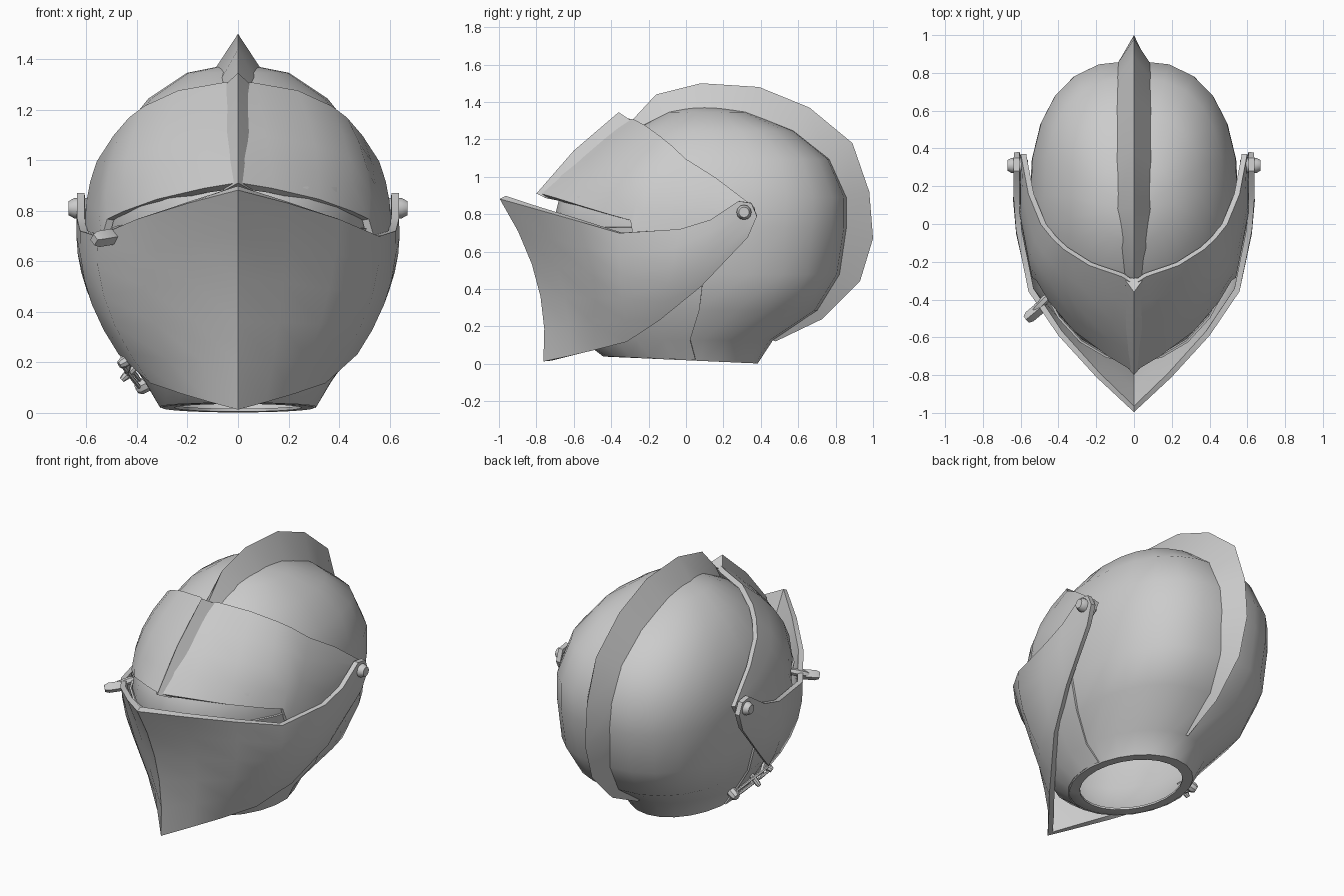
import bpy, bmesh, math
from mathutils import Vector

cube = bpy.data.objects.get("Cube")
if cube:
    bpy.data.objects.remove(cube)

steel = bpy.data.materials.new("grey_steel")
steel.use_nodes = True
steel.diffuse_color = (0.6, 0.6, 0.6, 1)
steel.node_tree.nodes["Principled BSDF"].inputs["Base Color"].default_value = (0.6, 0.6, 0.6, 1)


def finish(bm, name, thickness=0, angle=35):
    """Turn a bmesh into a shaded steel object, optionally given plate thickness."""
    bmesh.ops.remove_doubles(bm, verts=bm.verts, dist=0.0005)
    bmesh.ops.recalc_face_normals(bm, faces=bm.faces)
    mesh = bpy.data.meshes.new(name)
    bm.to_mesh(mesh)
    bm.free()
    mesh.materials.append(steel)
    obj = bpy.data.objects.new(name, mesh)
    bpy.context.collection.objects.link(obj)
    bpy.ops.object.select_all(action="DESELECT")
    obj.select_set(True)
    bpy.context.view_layer.objects.active = obj
    if thickness:
        mod = obj.modifiers.new("plate", "SOLIDIFY")
        mod.thickness, mod.offset, mod.use_even_offset = thickness, 0, True
        bpy.ops.object.modifier_apply(modifier=mod.name)
    bpy.ops.object.shade_smooth_by_angle(angle=math.radians(angle))
    return obj


def loft(rows, closed=False, caps=False):
    """Skin a list of equally long point rows."""
    bm = bmesh.new()
    grid = [[bm.verts.new(p) for p in row] for row in rows]
    n = len(rows[0])
    for a, b in zip(grid, grid[1:]):
        for i in range(n if closed else n - 1):
            j = (i + 1) % n
            bm.faces.new((a[i], a[j], b[j], b[i]))
    if caps:
        bm.faces.new(grid[0])
        bm.faces.new(grid[-1])
    return bm


def both_sides(half):
    """Mirror a row that starts on the centre line."""
    return [Vector((-p[0], p[1], p[2])) for p in reversed(half[1:])] + [Vector(p) for p in half]


def plate(name, top, bottom, bulge, steps, thickness):
    """Symmetric curved plate between two edges, bowed outward per column."""
    rows = []
    for k in range(steps + 1):
        s = k / steps
        bow = 4 * s * (1 - s)
        rows.append(both_sides([Vector(t).lerp(Vector(b), s) + bow * Vector((dx, dy, 0))
                                for t, b, (dx, dy) in zip(top, bottom, bulge)]))
    return finish(loft(rows), name, thickness)


# Bowl levels: height, front y, back y, half width
LEVELS = [(0.025, -0.43, 0.38, 0.30), (0.13, -0.54, 0.46, 0.36), (0.29, -0.59, 0.70, 0.47),
          (0.48, -0.63, 0.82, 0.53), (0.73, -0.71, 0.86, 0.55), (0.89, -0.67, 0.86, 0.545),
          (1.09, -0.48, 0.77, 0.47), (1.24, -0.29, 0.58, 0.35), (1.34, -0.10, 0.33, 0.2),
          (1.38, 0.08, 0.08, 0)]


def ring(level, start, span, count, steps, scale=1.0):
    """Oval or arc at one level, squarer towards the back of the head."""
    z, front, back, half = level
    mid, radius = (front + back) / 2, (back - front) / 2
    points = []
    for i in range(count):
        a = start + span * i / steps
        c, s = math.cos(a), math.sin(a)
        power = 0.8 if s > 0.15 and z > 0.2 else 1
        x = half * scale * math.copysign(abs(c) ** power, c)
        y = mid + radius * scale * math.copysign(abs(s) ** power, s)
        points.append((x, y, z - 0.045 * y if z < 0.1 else z))
    return points


# Skull bowl with turned-in neck rim
rows = [ring(LEVELS[0], 0, math.tau, 24, 24, 0.84)] + [ring(l, 0, math.tau, 24, 24) for l in LEVELS]
finish(loft(rows, closed=True), "skull_bowl", 0.012, 40)

# Chin plate wrapping the front half of the bowl
rows = []
for level in LEVELS[:5]:
    wrap = max(0, 0.2 * (1 - 3 * level[0]))
    rows.append(ring(level, math.pi - wrap, math.pi + 2 * wrap, 13, 12, 1.025))
finish(loft(rows), "chin_plate", 0.012)

# Crest fin over the top and down the back
CREST_EDGE = [(-0.29, 1.30), (-0.16, 1.44), (0.08, 1.50), (0.39, 1.48), (0.66, 1.37), (0.89, 1.18),
              (0.98, 0.92), (1.0, 0.67), (0.93, 0.44), (0.73, 0.24), (0.48, 0.12)]
CREST_BASE = [(-0.28, 1.22), (-0.12, 1.30), (0.08, 1.36), (0.32, 1.325), (0.57, 1.22), (0.755, 1.07),
              (0.845, 0.89), (0.845, 0.71), (0.80, 0.48), (0.68, 0.29), (0.45, 0.13)]


def fin(name, edge, base, widths):
    rows = [[(-w, *b), (0, *e), (w, *b)] for e, b, w in zip(edge, base, widths)]
    return finish(loft(rows, closed=True, caps=True), name)


last = len(CREST_EDGE) - 1
fin("crest", CREST_EDGE, CREST_BASE,
    [0.01 + 0.093 * math.sin(math.pi * (0.18 + 0.82 * i / last)) for i in range(last + 1)])

# Lower visor, pointed like a prow and reaching back to the pivots
plate("lower_visor",
      [(0, -0.98, 0.89), (0.19, -0.80, 0.835), (0.39, -0.58, 0.77), (0.545, -0.35, 0.70),
       (0.61, -0.03, 0.72), (0.622, 0.13, 0.77), (0.622, 0.28, 0.87), (0.622, 0.35, 0.86)],
      [(0, -0.74, 0.015), (0.1, -0.61, 0.045), (0.21, -0.475, 0.08), (0.335, -0.31, 0.125),
       (0.46, -0.14, 0.24), (0.555, 0.08, 0.42), (0.61, 0.33, 0.68), (0.62, 0.38, 0.79)],
      [(0, 0.08), (0.015, 0.05), (0.035, 0.02), (0.06, -0.01), (0.045, 0), (0.025, 0), (0, 0), (0, 0)],
      5, 0.03)

# Upper visor over the brow, its lower edge notched for the eye slit
plate("upper_visor",
      [(0, -0.31, 1.30), (0.06, -0.27, 1.295), (0.23, -0.212, 1.265), (0.36, -0.13, 1.205),
       (0.42, -0.075, 1.16), (0.48, 0.0, 1.09), (0.545, 0.16, 0.99), (0.585, 0.37, 0.83)],
      [(0, -0.77, 0.90), (0.13, -0.69, 0.88), (0.31, -0.555, 0.84), (0.44, -0.4, 0.795),
       (0.505, -0.29, 0.765), (0.525, -0.28, 0.69), (0.585, 0.02, 0.68), (0.59, 0.33, 0.76)],
      [(0, -0.015), (0.01, -0.03), (0.025, -0.04), (0.03, -0.04), (0.035, -0.03), (0.03, -0.02),
       (0.02, 0), (0, 0)],
      4, 0.03)

# Raised ridge down the middle of the upper visor
fin("brow_ridge", [(-0.80, 0.91), (-0.60, 1.14), (-0.36, 1.345)],
    [(-0.735, 0.88), (-0.53, 1.10), (-0.285, 1.295)], [0.055] * 3)


def rod(name, start, end, radius, sides=10):
    """Cylinder between two points with slightly rounded ends."""
    start, end = Vector(start), Vector(end)
    axis = end - start
    turn = axis.to_track_quat("Z", "Y")
    rows = []
    for t, r in ((0, 0.7), (0.2, 1), (0.8, 1), (1, 0.7)):
        rows.append([start + axis * t + turn @ Vector((radius * r * math.cos(a), radius * r * math.sin(a), 0))
                     for a in (math.tau * i / sides for i in range(sides))])
    return finish(loft(rows, closed=True, caps=True), name)


# Pivot bolts on both temples
for side, word in ((1, "left"), (-1, "right")):
    rod(word + "_pivot_bolt", (side * 0.56, 0.31, 0.81), (side * 0.67, 0.31, 0.81), 0.04, 12)

# Lifting lug on the right of the visor
rod("lifting_lug_stem", (-0.45, -0.38, 0.73), (-0.53, -0.46, 0.695), 0.022, 6)
rod("lifting_lug_head", (-0.48, -0.43, 0.70), (-0.57, -0.505, 0.685), 0.032, 4)

# Latch joining the lower visor to the bowl on the right
rod("latch_front_pin", (-0.40, -0.16, 0.23), (-0.47, -0.18, 0.19), 0.022, 8)
rod("latch_rear_pin", (-0.33, 0.05, 0.13), (-0.40, 0.07, 0.095), 0.03, 8)
for k in (-1, 1):
    rod("latch_bar", (-0.46, -0.17, 0.205 + 0.015 * k), (-0.385, 0.06, 0.11 + 0.015 * k), 0.009, 6)
rod("latch_cross_pin", (-0.39, -0.07, 0.20), (-0.46, -0.07, 0.13), 0.016, 8)
rod("latch_hook", (-0.43, -0.17, 0.24), (-0.44, -0.10, 0.16), 0.014, 6)
